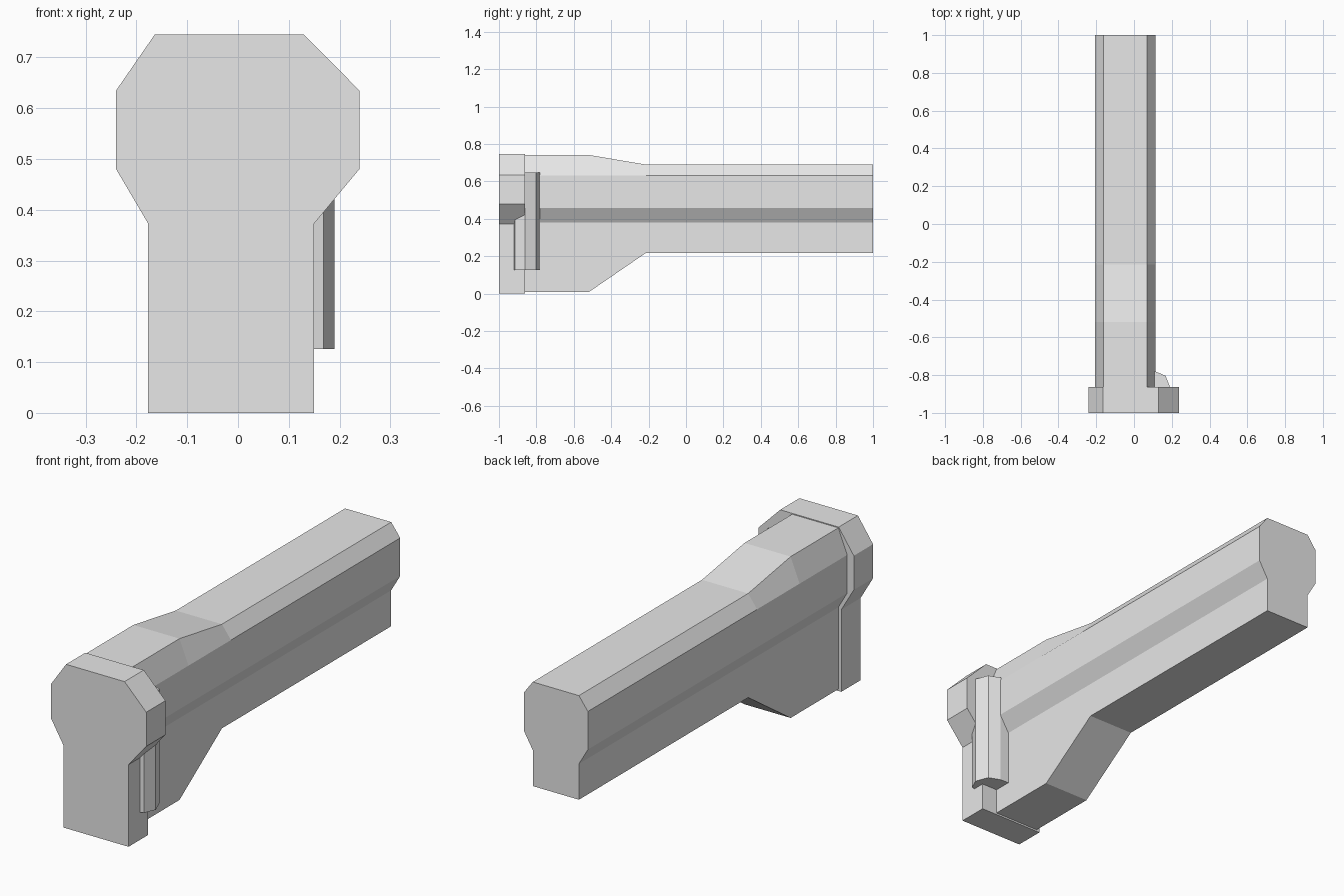
import bpy
import bmesh

cube = bpy.data.objects.get("Cube")
if cube:
    bpy.data.objects.remove(cube, do_unlink=True)

grey = bpy.data.materials.new("light_grey")
grey.use_nodes = True
grey.diffuse_color = (0.8, 0.8, 0.8, 1)
grey.node_tree.nodes["Principled BSDF"].inputs["Base Color"].default_value = (0.8, 0.8, 0.8, 1)


def loft(name, sections):
    """Join matching rings of 3D points into a closed flat-shaded solid."""
    bm = bmesh.new()
    rings = [[bm.verts.new(p) for p in ring] for ring in sections]
    for a, b in zip(rings, rings[1:]):
        for i in range(len(a)):
            j = (i + 1) % len(a)
            bm.faces.new((a[i], a[j], b[j], b[i]))
    bm.faces.new(rings[0])
    bm.faces.new(rings[-1])
    bmesh.ops.recalc_face_normals(bm, faces=bm.faces)
    mesh = bpy.data.meshes.new(name)
    bm.to_mesh(mesh)
    bm.free()
    mesh.materials.append(grey)
    obj = bpy.data.objects.new(name, mesh)
    bpy.context.collection.objects.link(obj)
    return obj


def body_ring(y, bottom, top):
    """Narrow stem below, wider chamfered head above."""
    stem_l, stem_r, head_l, head_r = -0.162, 0.07, -0.207, 0.115
    profile = [(stem_l, bottom), (stem_r, bottom), (stem_r, 0.38),
               (head_r, 0.457), (head_r, 0.63), (stem_r, top),
               (stem_l, top), (head_l, 0.63), (head_l, 0.457), (stem_l, 0.38)]
    return [(x, y, z) for x, z in profile]


# Long body: deep at the front, tapering to a slimmer bar
loft("body", [body_ring(-0.87, 0.008, 0.741), body_ring(-0.52, 0.008, 0.741),
              body_ring(-0.215, 0.217, 0.69), body_ring(1.0, 0.217, 0.69)])

# Front end plate
plate = [(-0.177, 0), (0.15, 0), (0.15, 0.373), (0.239, 0.48), (0.239, 0.635),
         (0.13, 0.745), (-0.164, 0.745), (-0.24, 0.635), (-0.24, 0.48), (-0.177, 0.373)]
loft("front_plate", [[(x, y, z) for x, z in plate] for y in (-1.0, -0.862)])

# Upright faceted latch on the left side
latch = [(0.06, -0.78), (0.115, -0.782), (0.167, -0.803), (0.19, -0.862),
         (0.168, -0.914), (0.14, -0.921), (0.06, -0.921)]
loft("side_latch", [[(x, y, z) for x, y in latch] for z in (0.126, 0.647)])
